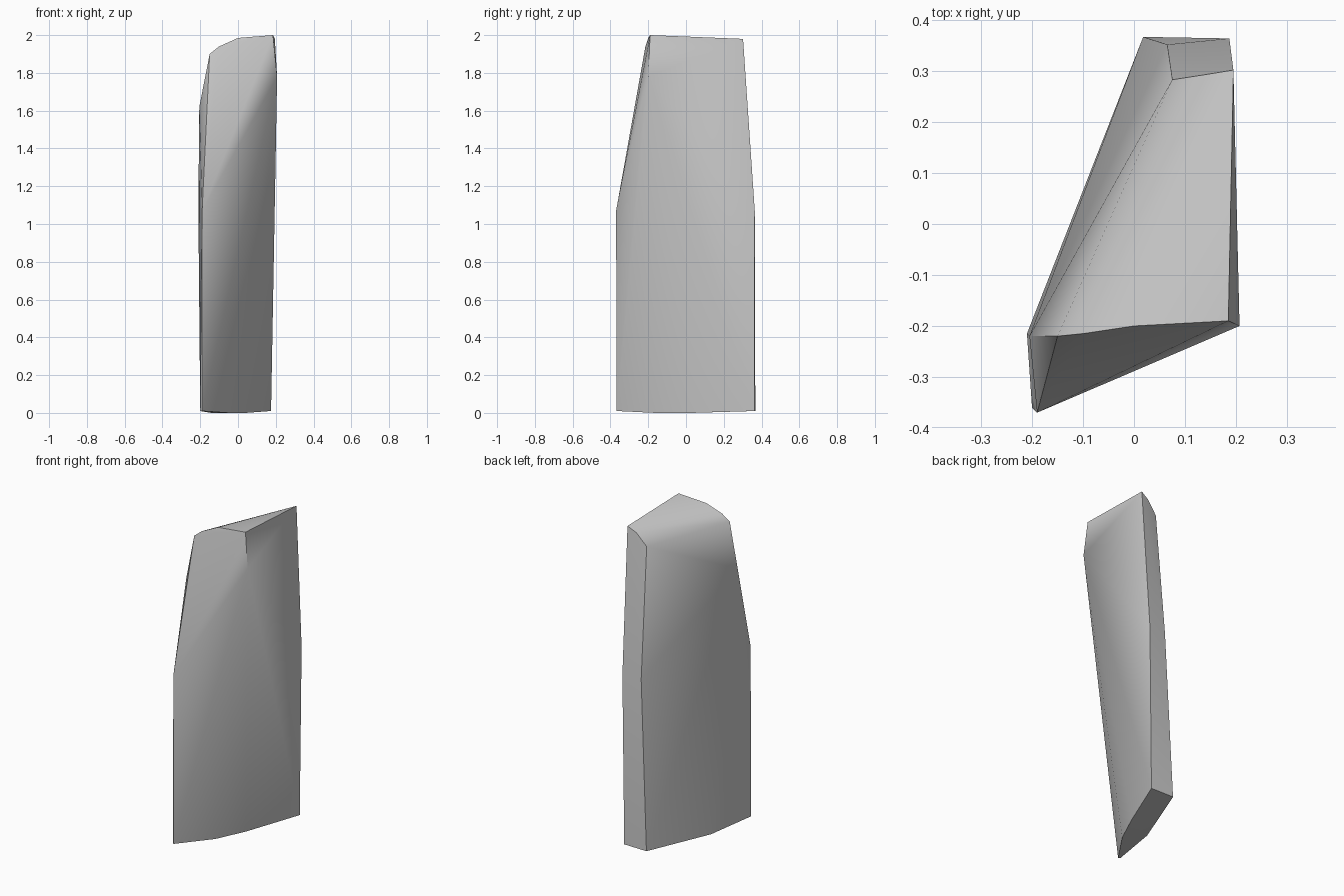
import bpy, bmesh, math

cube = bpy.data.objects.get("Cube")
if cube:
    bpy.data.objects.remove(cube, do_unlink=True)

# Plain grey stone
stone = bpy.data.materials.new("grey_stone")
stone.use_nodes = True
colour = (0.6, 0.6, 0.6, 1)
stone.diffuse_color = colour
stone.node_tree.nodes["Principled BSDF"].inputs["Base Color"].default_value = colour

# Foot outline: sharp front edge, bulged flanks, flat back
foot = [(-.2, -.36, .01), (-.19, -.367, .01), (-.046, -.159, 0), (.04, .024, 0),
        (.175, .363, .01), (.018, .367, .01), (-.14, -.049, 0)]
# Waist outline, with the front right shoulder higher up
waist = [(-.19, -.37, 1.07), (-.21, -.215, 1.08), (.065, .352, 1.07),
         (.187, .364, 1.07), (.207, -.2, 1.78)]
# Rounded crown, sloping down to the right side
crown = [(.185, -.19, 2), (0, -.2, 1.985), (-.1, -.215, 1.94), (-.15, -.22, 1.9),
         (-.205, -.22, 1.62), (.195, .302, 1.98), (.14, .293, 1.95), (.075, .283, 1.875)]

# Wrap the three outlines in one faceted skin
bm = bmesh.new()
for point in foot + waist + crown:
    bm.verts.new(point)
hull = bmesh.ops.convex_hull(bm, input=bm.verts)
loose = [v for v in bm.verts if not v.link_faces]
bmesh.ops.delete(bm, geom=loose, context='VERTS')
bmesh.ops.recalc_face_normals(bm, faces=bm.faces)
mesh = bpy.data.meshes.new("standing_slab")
bm.to_mesh(mesh)
bm.free()
mesh.materials.append(stone)

slab = bpy.data.objects.new("standing_slab", mesh)
bpy.context.collection.objects.link(slab)
bpy.context.view_layer.objects.active = slab
slab.select_set(True)
bpy.ops.object.shade_smooth_by_angle(angle=math.radians(35))
